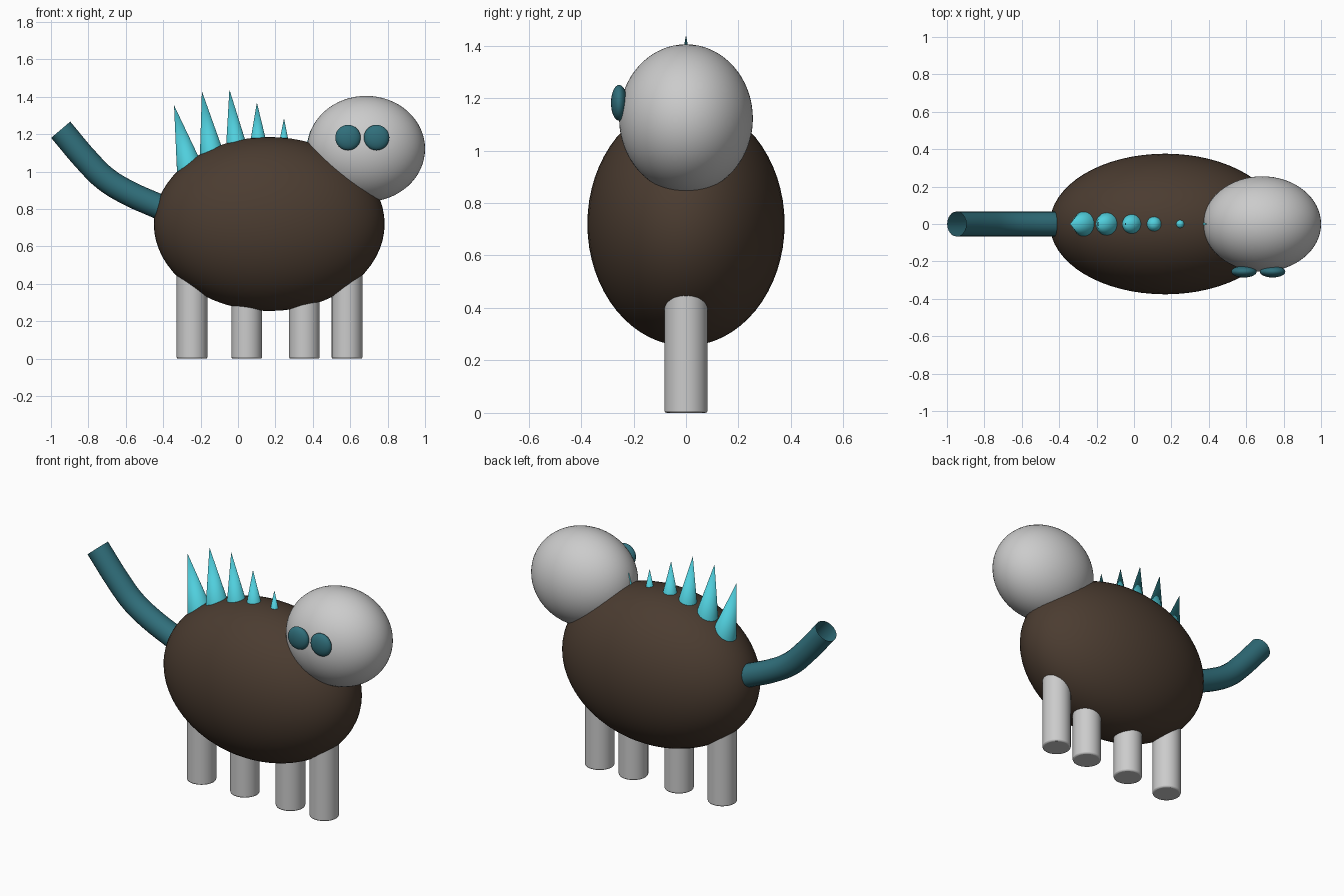
import bpy, math
from mathutils import Vector

if "Cube" in bpy.data.objects:
    bpy.data.objects.remove(bpy.data.objects["Cube"])


def material(name, rgb):
    m = bpy.data.materials.new(name)
    m.diffuse_color = (*rgb, 1)
    m.use_nodes = True
    m.node_tree.nodes["Principled BSDF"].inputs["Base Color"].default_value = m.diffuse_color
    return m


brown = material("brown", (0.07, 0.045, 0.03))
teal = material("teal", (0.03, 0.16, 0.20))
cyan = material("cyan", (0.08, 0.62, 0.72))


def finish(name, mat=None):
    ob = bpy.context.object
    ob.name = name
    if mat:
        ob.data.materials.append(mat)
    bpy.ops.object.shade_smooth_by_angle(angle=math.radians(40))
    return ob


def ellipsoid(name, centre, radii, mat=None, segments=64):
    bpy.ops.mesh.primitive_uv_sphere_add(segments=segments, ring_count=segments // 2,
                                         radius=1, location=centre)
    bpy.context.object.scale = radii
    bpy.ops.object.transform_apply(location=False, rotation=False, scale=True)
    return finish(name, mat)


# Body and head
ellipsoid("body", (0.167, 0, 0.72), (0.617, 0.376, 0.465), brown)
ellipsoid("head", (0.685, 0, 1.122), (0.315, 0.255, 0.283))

# Both eyes sit on the front side of the head
for i, x in enumerate((0.588, 0.741)):
    ellipsoid(f"eye_{i + 1}", (x, -0.255, 1.182), (0.068, 0.031, 0.068), teal, 32)

# Legs in a single row, with slightly softened foot edges
for i, x in enumerate((-0.246, 0.047, 0.355, 0.583)):
    bpy.ops.mesh.primitive_cylinder_add(vertices=48, radius=0.082, depth=0.6,
                                        location=(x, 0, 0.3))
    leg = finish(f"leg_{i + 1}")
    bevel = leg.modifiers.new("soft_edge", 'BEVEL')
    bevel.width = 0.008
    bevel.segments = 2
    bevel.limit_method = 'ANGLE'

# Back spikes: tip x, tip z, lean in degrees, length, base radius
spikes = [
    (-0.342, 1.355, 14.0, 0.36, 0.073),
    (-0.193, 1.430, 8.9, 0.36, 0.068),
    (-0.046, 1.440, 7.0, 0.33, 0.060),
    (0.101, 1.370, 2.0, 0.23, 0.047),
    (0.246, 1.285, 0.0, 0.14, 0.028),
    (0.388, 1.225, -6.0, 0.11, 0.018),
]
for i, (x, z, lean, length, r) in enumerate(spikes):
    a = math.radians(lean)
    axis = Vector((-math.sin(a), 0, math.cos(a)))
    bpy.ops.mesh.primitive_cone_add(vertices=32, radius1=r, radius2=0, depth=length,
                                    location=Vector((x, 0, z)) - axis * length / 2,
                                    rotation=(0, -a, 0))
    finish(f"back_spike_{i + 1}", cyan)

# Tail: open tube along a curved path
path = [(-0.35, 0.782), (-0.427, 0.815), (-0.60, 0.893), (-0.71, 0.962),
        (-0.80, 1.050), (-0.948, 1.224)]
curve = bpy.data.curves.new("tail", 'CURVE')
curve.dimensions = '3D'
curve.bevel_depth = 0.067
curve.bevel_resolution = 8
curve.resolution_u = 4
spline = curve.splines.new('BEZIER')
spline.bezier_points.add(len(path) - 1)
for p, (x, z) in zip(spline.bezier_points, path):
    p.co = (x, 0, z)
    p.handle_left_type = p.handle_right_type = 'AUTO'
curve.materials.append(teal)
tail = bpy.data.objects.new("tail", curve)
bpy.context.collection.objects.link(tail)
